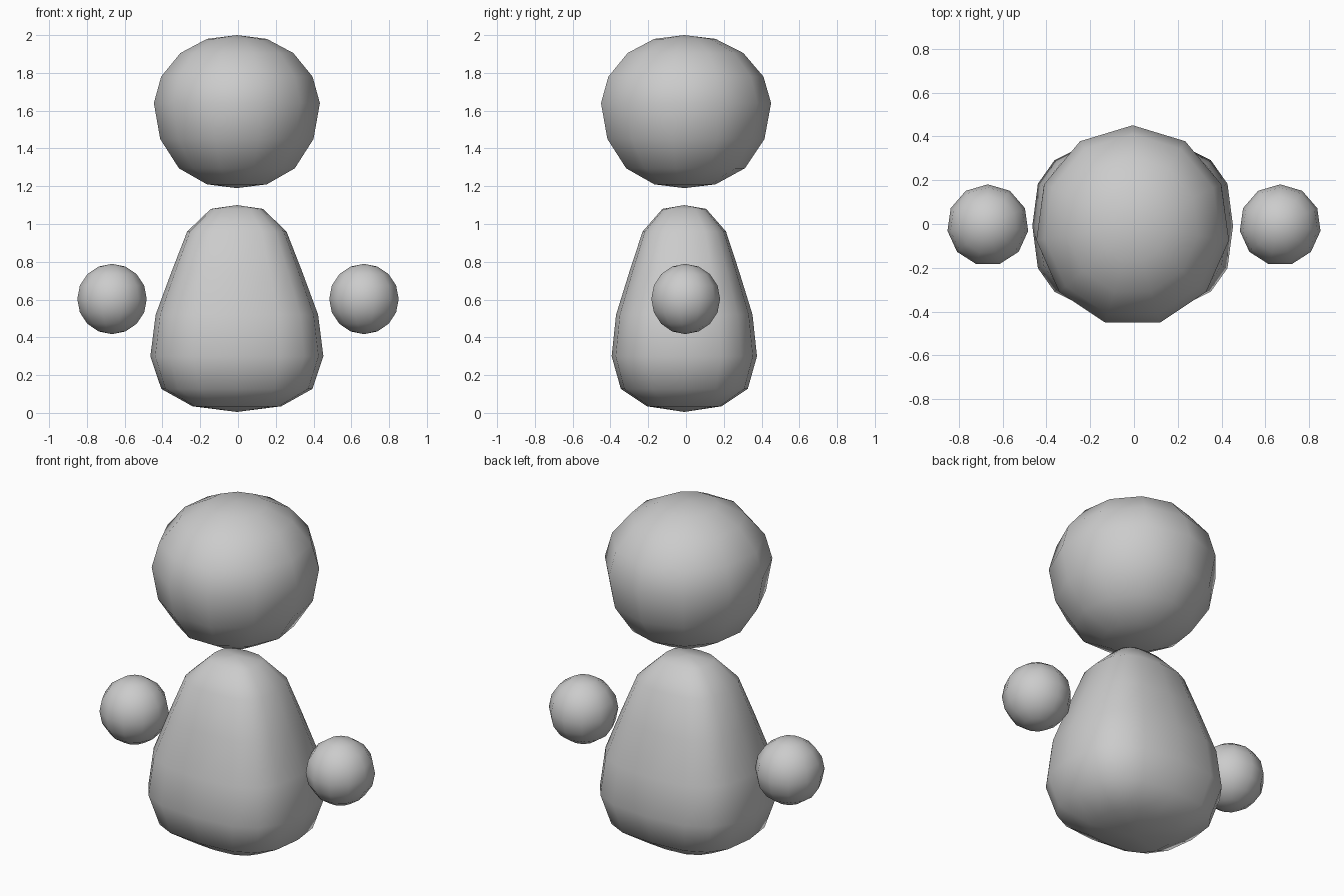
import bpy
import bmesh
from math import sin, cos, pi, copysign

cube = bpy.data.objects.get("Cube")
if cube:
    bpy.data.objects.remove(cube, do_unlink=True)

grey = bpy.data.materials.new("plain_grey")
grey.use_nodes = True
colour = (0.6, 0.6, 0.6, 1)
grey.diffuse_color = colour
grey.node_tree.nodes["Principled BSDF"].inputs["Base Color"].default_value = colour


def loft(name, centre, section, profile, bottom, top):
    """Stack scaled copies of a section along z and close them with pole points."""
    bm = bmesh.new()
    cx, cy = centre
    rings = [[bm.verts.new((cx + x * r, cy + y * r, z)) for x, y in section]
             for r, z in profile]
    low = bm.verts.new((cx, cy, bottom))
    high = bm.verts.new((cx, cy, top))
    n = len(section)
    for i in range(n):
        j = (i + 1) % n
        bm.faces.new((low, rings[0][j], rings[0][i]))
        bm.faces.new((high, rings[-1][i], rings[-1][j]))
        for a, b in zip(rings, rings[1:]):
            bm.faces.new((a[i], a[j], b[j], b[i]))
    bmesh.ops.recalc_face_normals(bm, faces=bm.faces)
    for f in bm.faces:
        f.smooth = True
    mesh = bpy.data.meshes.new(name)
    bm.to_mesh(mesh)
    bm.free()
    mesh.materials.append(grey)
    bpy.context.collection.objects.link(bpy.data.objects.new(name, mesh))


def polygon(sides, rx, ry):
    """Odd-sided ring with one corner at the back."""
    return [(rx * sin(2 * pi * i / sides), ry * cos(2 * pi * i / sides))
            for i in range(sides)]


def rounded_box(sides, rx, ry, power):
    """Boxy oval ring."""
    def soft(v):
        return copysign(abs(v) ** power, v) if abs(v) > 1e-6 else 0
    return [(rx * soft(cos(2 * pi * i / sides)), ry * soft(sin(2 * pi * i / sides)))
            for i in range(sides)]


# Head: slightly squashed ball, widest above the middle
loft("head", (-0.006, -0.009), polygon(11, 1, 1.035),
     [(0.16, 1.21), (0.31, 1.295), (0.41, 1.45), (0.444, 1.64),
      (0.405, 1.78), (0.302, 1.905), (0.16, 1.98)], 1.19, 2.0)

# Body: pear shape with a boxy oval section
loft("body", (-0.006, -0.009), rounded_box(16, 1, 0.84, 0.72),
     [(0.235, 0.035), (0.40, 0.127), (0.458, 0.30), (0.43, 0.52),
      (0.345, 0.75), (0.263, 0.96), (0.138, 1.08)], 0.005, 1.1)

# Hands: floating balls at each side
radius, height = 0.186, 0.603
ball = [(radius * sin(pi * k / 8), height - radius * cos(pi * k / 8))
        for k in range(1, 8)]
for side, x in (("left", 0.667), ("right", -0.667)):
    loft(side + "_hand", (x, -0.005), polygon(11, 1, 1), ball,
         height - radius, height + radius)
